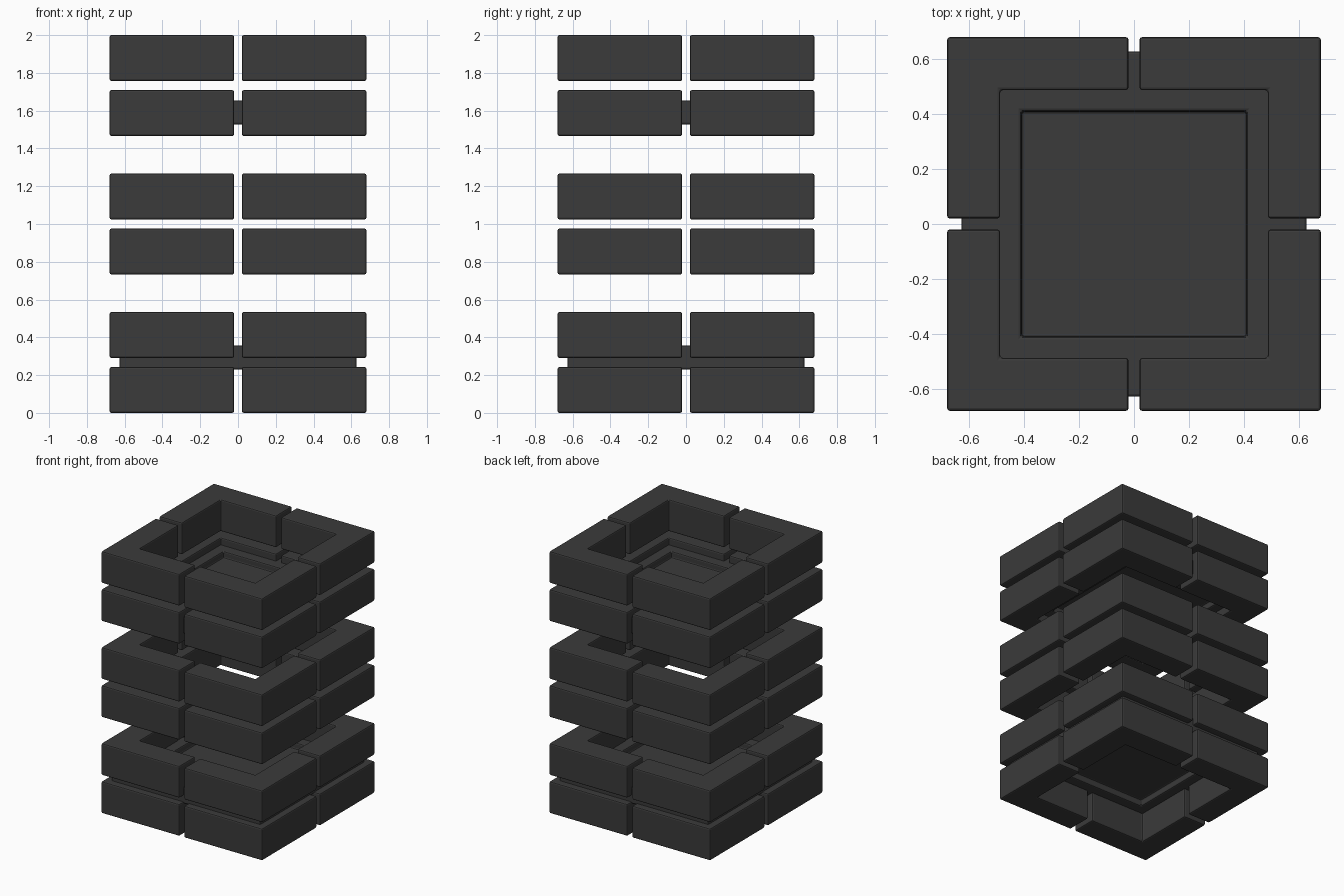
import bpy, bmesh
from mathutils import Vector

if "Cube" in bpy.data.objects:
    bpy.data.objects.remove(bpy.data.objects["Cube"])

OUTER, INNER, GAP = 0.68, 0.487, 0.02   # corner block outline and half gap
BLOCK_H, RING_STEP, TIER_STEP = 0.243, 0.291, 0.733
BEVEL = 0.01

mat = bpy.data.materials.new("dark grey")
mat.diffuse_color = (0.043, 0.043, 0.043, 1)
mat.use_nodes = True
mat.node_tree.nodes["Principled BSDF"].inputs["Base Color"].default_value = mat.diffuse_color


def finish(bm, name):
    """Turn a bmesh into a dark grey object with small chamfered edges."""
    bmesh.ops.recalc_face_normals(bm, faces=bm.faces[:])
    mesh = bpy.data.meshes.new(name)
    bm.to_mesh(mesh)
    bm.free()
    mesh.materials.append(mat)
    obj = bpy.data.objects.new(name, mesh)
    bpy.context.collection.objects.link(obj)
    bev = obj.modifiers.new("chamfer", 'BEVEL')
    bev.width = BEVEL
    bev.segments = 2
    bev.limit_method = 'ANGLE'
    return obj


def corner_block(name, sx, sy, z):
    """L-shaped block wrapping one corner of a ring."""
    outline = [(GAP, INNER), (INNER, INNER), (INNER, GAP),
               (OUTER, GAP), (OUTER, OUTER), (GAP, OUTER)]
    bm = bmesh.new()
    face = bm.faces.new([bm.verts.new((x * sx, y * sy, z)) for x, y in outline])
    top = bmesh.ops.extrude_face_region(bm, geom=[face])["geom"]
    bmesh.ops.translate(bm, vec=(0, 0, BLOCK_H),
                        verts=[g for g in top if isinstance(g, bmesh.types.BMVert)])
    finish(bm, name)


def floor_panel(name, z0, z1, half=0.628, recess_half=0.41, depth=0.05):
    """Square panel with a recessed field on both sides."""
    bm = bmesh.new()
    bmesh.ops.create_cube(bm, size=1)
    for v in bm.verts:
        v.co = Vector((v.co.x * 2 * half, v.co.y * 2 * half, z1 if v.co.z > 0 else z0))
    bm.normal_update()
    for f in [f for f in bm.faces if abs(f.normal.z) > 0.9]:
        down = f.normal * -depth
        bmesh.ops.inset_region(bm, faces=[f], thickness=half - recess_half,
                               use_even_offset=True)
        sunk = bmesh.ops.extrude_discrete_faces(bm, faces=[f])["faces"][0]
        bmesh.ops.translate(bm, vec=down, verts=sunk.verts[:])
    finish(bm, name)


# Three tiers, each of two rings made of four corner blocks
for tier, tier_name in enumerate(("bottom", "middle", "top")):
    for ring, ring_name in enumerate(("lower", "upper")):
        z = tier * TIER_STEP + ring * RING_STEP
        for sx, side in ((-1, "left"), (1, "right")):
            for sy, end in ((-1, "front"), (1, "back")):
                corner_block(f"{tier_name}_{ring_name}_{end}_{side}_block", sx, sy, z)

# Panels held inside the bottom and top tiers
floor_panel("bottom_panel", 0.23, 0.357)
floor_panel("top_panel", 1.527, 1.655)
